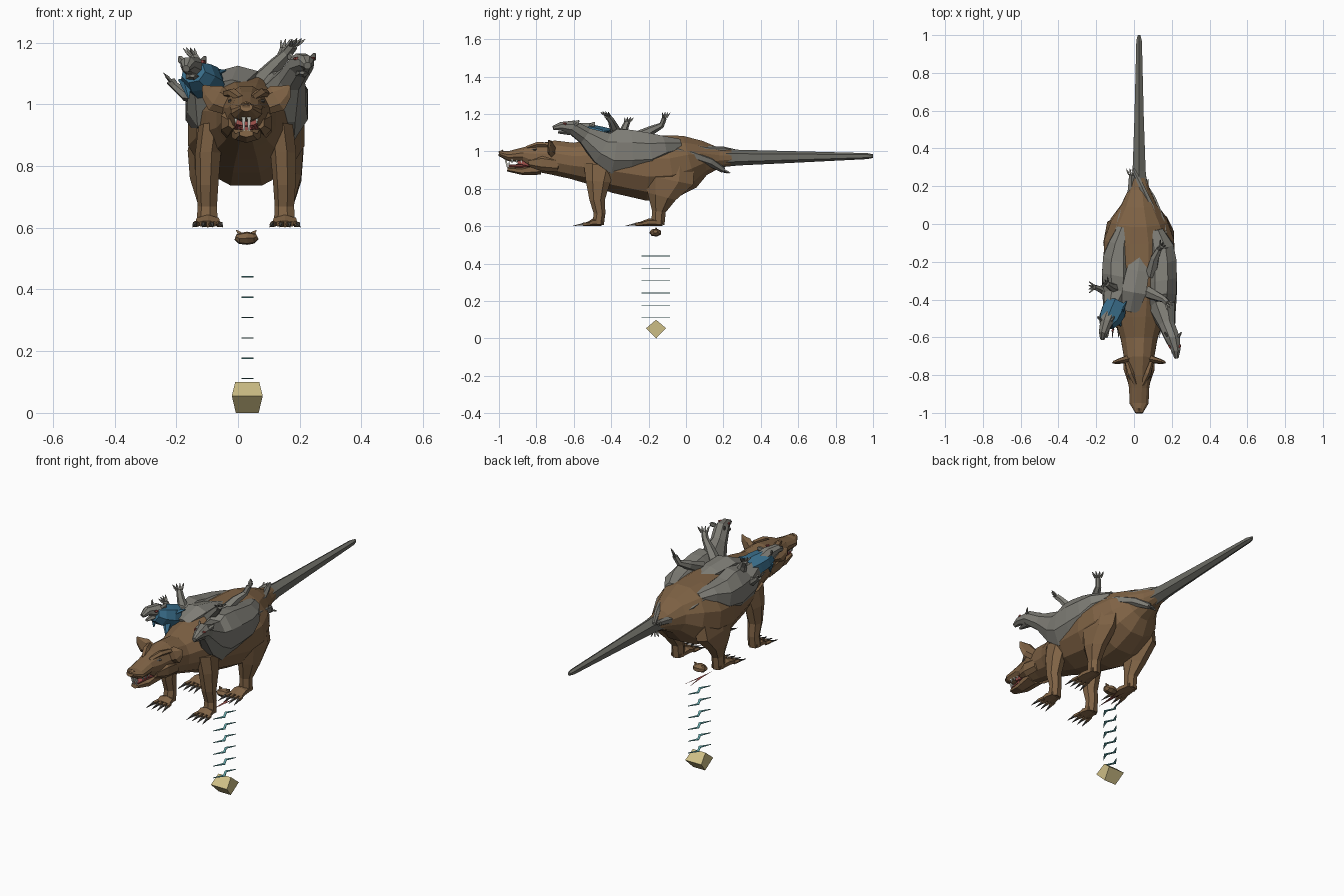
import bpy, bmesh, math
from mathutils import Vector as V

CX = 0.027  # centre line of the big beast


def mat(name, r, g, b):
    m = bpy.data.materials.new(name)
    m.diffuse_color = (r, g, b, 1)
    return m


BROWN = mat("brown fur", 0.215, 0.125, 0.06)
GREY = mat("grey fur", 0.21, 0.205, 0.18)
TAIL = mat("tail grey", 0.15, 0.15, 0.13)
CLAW = mat("dark claw", 0.085, 0.08, 0.07)
BLUE = mat("blue cloth", 0.04, 0.15, 0.25)
CYAN = mat("cyan", 0.16, 0.5, 0.52)
GOLD = mat("pale gold", 0.62, 0.52, 0.24)
RED = mat("mouth red", 0.35, 0.08, 0.07)
BONE = mat("tooth bone", 0.7, 0.7, 0.62)


def finish(name, bm, m):
    bmesh.ops.recalc_face_normals(bm, faces=bm.faces)
    me = bpy.data.meshes.new(name)
    bm.to_mesh(me)
    bm.free()
    me.materials.append(m)
    ob = bpy.data.objects.new(name, me)
    bpy.context.collection.objects.link(ob)
    return ob


def tube(name, rows, m, n=6, phase=0.5):
    """Flat-faced loft; rows are (x, y, z, half_width, half_height)."""
    P = [V(r[:3]) for r in rows]
    d = P[-1] - P[0]
    side = V((0, 0, 1)).cross(d)
    side = V((1, 0, 0)) if side.length < 0.5 * d.length else side.normalized()
    bm = bmesh.new()
    rings = []
    for i, r in enumerate(rows):
        t = (P[min(i + 1, len(P) - 1)] - P[max(i - 1, 0)]).normalized()
        up = t.cross(side).normalized()
        ra, rb = r[3], r[-1]
        rings.append([bm.verts.new(P[i] + side * ra * math.cos(a) + up * rb * math.sin(a))
                      for a in [(k + phase) * math.tau / n for k in range(n)]])
    for a, b in zip(rings, rings[1:]):
        for k in range(n):
            bm.faces.new((a[k], a[(k + 1) % n], b[(k + 1) % n], b[k]))
    bm.faces.new(rings[0])
    bm.faces.new(rings[-1])
    return finish(name, bm, m)


def claws(name, pos, direction, spread, length, count=4):
    """A fan of pointed claws leaving a paw."""
    d = V(direction).normalized()
    s = V((0, 0, 1)).cross(d)
    s = V((1, 0, 0)) if s.length < 0.4 else s.normalized()
    for k in range(count):
        u = k / (count - 1) * 2 - 1
        a = V(pos) + s * u * spread * 0.5
        b = a + (d + s * u * 0.5).normalized() * length
        mid = (a + b) / 2
        tube(name, [(*a, .006, .006), (*mid, .006, .006), (*b, .001, .001)], GREY, 4)


def plate(name, pts, z, t, m):
    """Thin flat polygon plate lying level."""
    bm = bmesh.new()
    f = bm.faces.new([bm.verts.new((x, y, z)) for x, y in pts])
    e = bmesh.ops.extrude_face_region(bm, geom=[f])
    bmesh.ops.translate(bm, vec=(0, 0, t), verts=[v for v in e["geom"] if isinstance(v, bmesh.types.BMVert)])
    return finish(name, bm, m)


# Big beast body, from snout tip to rump
tube("beast_body", [(CX, y, z, w, h) for y, z, w, h in (
    (-1.0, .99, .02, .014), (-.95, .975, .052, .028), (-.87, .982, .055, .042),
    (-.81, .968, .066, .075), (-.71, .967, .082, .095), (-.61, .95, .1, .1),
    (-.5, .945, .135, .128), (-.38, .935, .168, .162), (-.2, .912, .195, .182),
    (-.08, .918, .192, .175), (.02, .945, .155, .148), (.1, .965, .098, .095),
    (.18, .965, .06, .055), (.26, .967, .035, .036))], BROWN, 12)
tube("lower_jaw", [(CX, -.955, .905, .025, .012), (CX, -.88, .895, .042, .02),
                   (CX, -.78, .91, .055, .035)], BROWN, 6)
tube("tongue", [(CX, -.95, .922, .02, .006), (CX, -.84, .925, .035, .012)], RED, 6)
tube("mouth_lining", [(CX, -.9, .942, .036, .014), (CX, -.83, .935, .045, .03)], RED, 6)
tube("nose", [(CX, -1.0, .99, .014, .01), (CX, -.975, .998, .018, .012)], BROWN, 6)
tube("beast_tail", [(CX, .16, .965, .055, .052), (CX, .28, .967, .04, .042),
                    (CX, .55, .97, .029, .032), (CX, .97, .975, .017, .016),
                    (CX, 1.0, .975, .008, .01)], TAIL, 6)

for s in (-1, 1):
    def X(o):
        return CX + s * o
    # long front incisors and small side teeth
    tube("upper_incisor", [(X(.009), -.965, .96, .009, .008), (X(.008), -.955, .915, .004, .004)], BONE, 4)
    tube("lower_incisor", [(X(.008), -.945, .905, .008, .008), (X(.008), -.945, .94, .004, .004)], BONE, 4)
    for y in (-.93, -.905, -.88):
        tube("side_tooth", [(X(.034), y, .957, .008, .008), (X(.034), y, .938, .002, .002)], BONE, 4)
    # brow, eye and cheek
    tube("brow", [(X(.018), -.85, 1.018, .012, .012), (X(.045), -.79, 1.038, .018, .014),
                  (X(.065), -.73, 1.035, .012, .012)], BROWN, 5)
    tube("eye", [(X(.04), -.83, 1.008, .007, .006), (X(.053), -.80, 1.01, .009, .007)], CLAW, 5)
    tube("cheek", [(X(.045), -.84, .94, .015, .02), (X(.06), -.77, .94, .025, .045),
                   (X(.065), -.68, .93, .02, .04)], BROWN, 6)
    # ear, a flat triangular cup standing out sideways
    tube("ear", [(X(.06), -.715, 1.0, .022, .035), (X(.1), -.725, 1.02, .016, .045),
                 (X(.125), -.73, 1.04, .009, .026), (X(.14), -.735, 1.06, .002, .004)], BROWN, 6)
    # front leg and hind leg
    tube("front_leg", [(X(.11), -.46, .93, .045, .09), (X(.122), -.47, .84, .044, .068),
                       (X(.125), -.475, .74, .038, .042), (X(.125), -.462, .67, .033, .032),
                       (X(.125), -.47, .61, .036, .032)], BROWN, 7)
    tube("hind_leg", [(X(.11), -.09, .96, .06, .14), (X(.135), -.1, .85, .055, .145),
                      (X(.135), -.13, .76, .048, .08), (X(.125), -.145, .68, .033, .038),
                      (X(.125), -.15, .61, .034, .036)], BROWN, 7)
    # feet with toes and claws
    for name, y, fl in (("front_foot", -.45, .075), ("hind_foot", -.125, .12)):
        tube(name, [(X(.125), y, .618, .032, .017), (X(.125), y - fl * .6, .622, .042, .02),
                    (X(.125), y - fl, .612, .046, .011)], BROWN, 6)
        for u in (-1.5, -.5, .5, 1.5):
            x, yt = X(.125) + u * .023, y - fl + .01
            tube(name + "_toe", [(x, yt, .612, .011, .011), (x + u * .004, yt - .035, .611, .01, .01)],
                 BROWN, 5)
            tube(name + "_claw", [(x + u * .004, yt - .03, .612, .009, .009),
                                  (x + u * .01, yt - .088, .602, .001, .001)], CLAW, 4)

# Two small grey beasts draped over the back
tube("right_rider_body", [
    (.225, -.71, 1.125, .012, .012), (.222, -.67, 1.135, .026, .024), (.205, -.61, 1.13, .042, .04),
    (.175, -.54, 1.085, .045, .05), (.15, -.45, 1.02, .075, .095), (.145, -.39, 1.0, .088, .13),
    (.145, -.3, 1.0, .09, .125), (.142, -.2, 1.0, .09, .11), (.135, -.12, 1.02, .08, .07),
    (.11, -.03, 1.03, .045, .04)], GREY, 8)
tube("left_rider_body", [
    (-.168, -.61, 1.115, .012, .012), (-.163, -.575, 1.13, .025, .024), (-.145, -.52, 1.12, .037, .036),
    (-.12, -.46, 1.08, .042, .045), (-.095, -.39, 1.01, .075, .1), (-.09, -.28, .995, .088, .12),
    (-.085, -.18, 1.0, .085, .095), (-.075, -.1, 1.03, .06, .05),
    (-.05, -.02, 1.03, .04, .035)], GREY, 8)
# grey hump across the spine
tube("spine_fur", [(-.02, -.46, 1.06, .05, .02), (.0, -.36, 1.09, .075, .035),
                   (.02, -.25, 1.077, .07, .03), (.03, -.17, 1.065, .04, .02)], GREY, 6)

# rider ears, eyes and muzzles
for cx, cy, cz in ((.207, -.61, 1.13), (-.148, -.525, 1.12)):
    for s in (-1, 1):
        tube("rider_ear", [(cx + s * .028, cy + .015, cz + .015, .008, .012),
                           (cx + s * .04, cy + .03, cz + .025, .006, .014),
                           (cx + s * .044, cy + .038, cz + .035, .001, .003)], GREY, 5)
        tube("rider_eye", [(cx + .008 + s * .024, cy - .045, cz + .018, .006, .006),
                           (cx + .008 + s * .03, cy - .03, cz + .018, .006, .006)], RED, 5)
    tube("rider_jaw", [(cx, cy - .075, cz - .028, .01, .006), (cx, cy - .01, cz - .03, .025, .014)], GREY, 5)

# blue scarf around the left rider's neck: a collar with hanging points
tube("scarf", [(-.145, -.535, 1.105, .042, .04), (-.13, -.505, 1.09, .062, .054),
               (-.11, -.46, 1.075, .068, .06), (-.095, -.42, 1.06, .058, .065)], BLUE, 7)
for x, y, z, tx, ty, tz in ((-.17, -.5, 1.08, -.16, -.52, 1.02), (-.09, -.5, 1.06, -.065, -.545, 1.0),
                            (-.08, -.46, 1.1, -.04, -.41, 1.11)):
    tube("scarf_point", [(x, y, z, .025, .015), (tx, ty, tz, .003, .003)], BLUE, 5)

# rider limbs: path, then the claws leave along the last segment
limbs = {
    "right_rider_arm": [(.07, -.36, 1.07, .035), (.125, -.385, 1.13, .025), (.16, -.4, 1.165, .018),
                        (.18, -.42, 1.19, .017)],
    "right_rider_raised_foot": [(.09, -.27, 1.07, .035), (.11, -.18, 1.115, .024),
                                (.135, -.13, 1.14, .016), (.15, -.115, 1.18, .014)],
    "left_rider_arm": [(-.1, -.34, 1.07, .03), (-.125, -.33, 1.12, .02), (-.145, -.315, 1.155, .016)],
    "left_rider_outer_arm": [(-.12, -.38, 1.03, .03), (-.17, -.35, 1.03, .02),
                             (-.205, -.335, 1.06, .014), (-.218, -.335, 1.075, .016)],
    "right_rider_hind_leg": [(.15, -.06, 1.0, .03), (.135, .03, .98, .028), (.095, .13, .945, .025),
                             (.06, .2, .9, .016)],
    "left_rider_hind_leg": [(-.07, -.04, 1.02, .035), (-.055, .04, 1.0, .032), (-.015, .14, .97, .025),
                            (-.012, .26, .99, .016)],
    "right_rider_tail": [(.105, .02, 1.03, .02), (.085, .1, 1.01, .02), (.04, .2, 1.01, .016),
                         (-.005, .29, .995, .01)],
}
for name, path in limbs.items():
    tube(name, path, GREY, 6)
    if "tail" not in name:
        a, b = V(path[-2][:3]), V(path[-1][:3])
        claws(name + "_claw", b, b - a, .028, .036)

# Small curled bundle floating under the belly
tube("bundle", [(-.008, -.165, .57, .015, .01), (.005, -.165, .565, .028, .018), (.03, -.163, .566, .034, .022),
                (.05, -.163, .566, .028, .018), (.062, -.163, .572, .012, .01)], BROWN, 7)
for s in (-1, 1):
    tube("bundle_ear", [(CX + s * .02, -.16, .58, .01, .01), (CX + s * .033, -.16, .592, .002, .002)], BROWN, 4)

# Stack of flat zigzag bolts and one thin red fork above them
bolt = [(.012, -.238), (.05, -.185), (.026, -.138), (.048, -.085), (.012, -.133), (.034, -.18)]
for k in range(6):
    plate("zigzag_bolt", bolt, .109 + k * .066, .004, CYAN)
plate("red_fork", [(.024, -.26), (.036, -.17), (.05, -.06), (.03, -.15), (.012, -.05), (.022, -.17)],
      .508, .0005, RED)

# Golden block at the bottom: a diamond prism with bulging sides
bm = bmesh.new()
ends = [[bm.verts.new((.03 + s * w, -.16 + y, .052 + z)) for w, y, z in (
    (.039, 0, .048), (.05, .053, .003), (.037, 0, -.052), (.05, -.053, .003))] for s in (-1, 1)]
for k in range(4):
    j = (k + 1) % 4
    bm.faces.new((ends[0][k], ends[0][j], ends[1][j], ends[1][k]))
for e in ends:
    bm.faces.new(e)
finish("golden_block", bm, GOLD)
